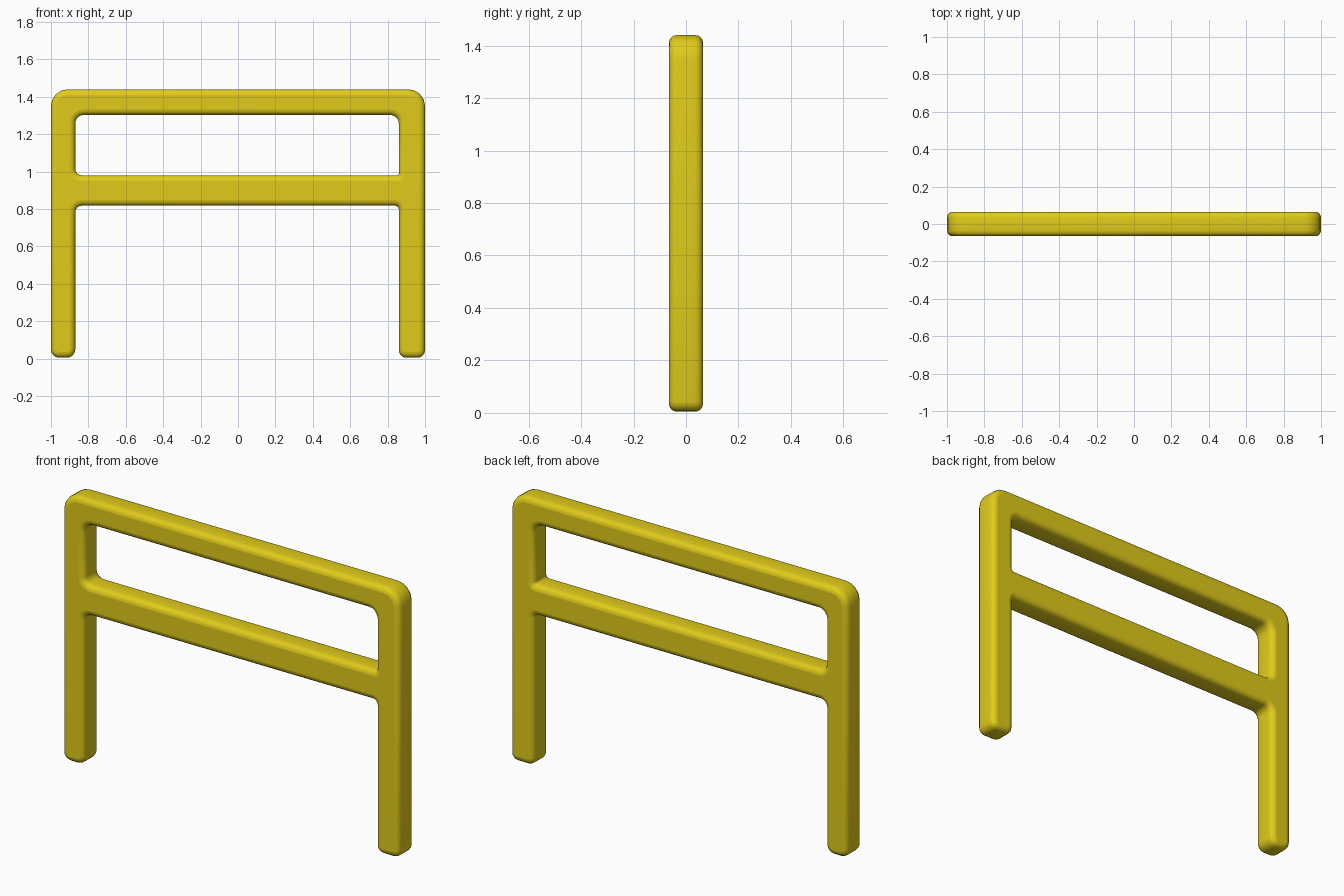
import bpy, math
from mathutils import Vector

if "Cube" in bpy.data.objects:
    bpy.data.objects.remove(bpy.data.objects["Cube"])

DEPTH, BEVEL = 0.065, 0.03


def rounded(corners, steps=4):
    """Round each (x, z, radius) corner of a closed outline."""
    pts, n = [], len(corners)
    for i, (x, z, r) in enumerate(corners):
        c = Vector((x, z))
        a = (Vector(corners[i - 1][:2]) - c).normalized() * r
        b = (Vector(corners[(i + 1) % n][:2]) - c).normalized() * r
        for k in range(steps + 1):
            t = k / steps * math.pi / 2
            pts.append(c + a * (1 - math.sin(t)) + b * (1 - math.cos(t)))
    return pts


# Outer outline: two posts, top bar and underside of the middle rail
outer = [(-1, 0.005, 0.045), (-0.87, 0.005, 0.045), (-0.87, 0.818, 0.035),
         (0.86, 0.818, 0.02), (0.86, 0.005, 0.04), (1, 0.005, 0.04),
         (1, 1.44, 0.09), (-1, 1.44, 0.09)]
# Opening between the top bar and the middle rail
opening = [(-0.87, 0.98, 0.035), (-0.87, 1.303, 0.045),
           (0.86, 1.303, 0.045), (0.86, 0.98, 0.01)]

curve = bpy.data.curves.new("railing_frame", 'CURVE')
curve.dimensions = '2D'
curve.fill_mode = 'BOTH'
curve.extrude = DEPTH - BEVEL
curve.bevel_depth = BEVEL
curve.bevel_resolution = 3
curve.offset = -BEVEL
for outline in (outer, opening):
    pts = rounded(outline)
    spline = curve.splines.new('POLY')
    spline.points.add(len(pts) - 1)
    for p, co in zip(spline.points, pts):
        p.co = (co.x, co.y, 0, 1)
    spline.use_cyclic_u = True

# Stand the frame upright and turn it into a mesh
frame = bpy.data.objects.new("railing_frame", curve)
bpy.context.collection.objects.link(frame)
frame.rotation_euler.x = math.pi / 2
bpy.context.view_layer.objects.active = frame
frame.select_set(True)
bpy.ops.object.convert(target='MESH')
bpy.ops.object.transform_apply(location=False, rotation=True, scale=False)
bpy.ops.object.shade_smooth_by_angle(angle=math.radians(40))

# Yellow paint
paint = bpy.data.materials.new("yellow_paint")
paint.diffuse_color = (0.75, 0.6, 0.01, 1)
paint.use_nodes = True
paint.node_tree.nodes["Principled BSDF"].inputs["Base Color"].default_value = paint.diffuse_color
frame = bpy.context.object
frame.data.materials.clear()
frame.data.materials.append(paint)
